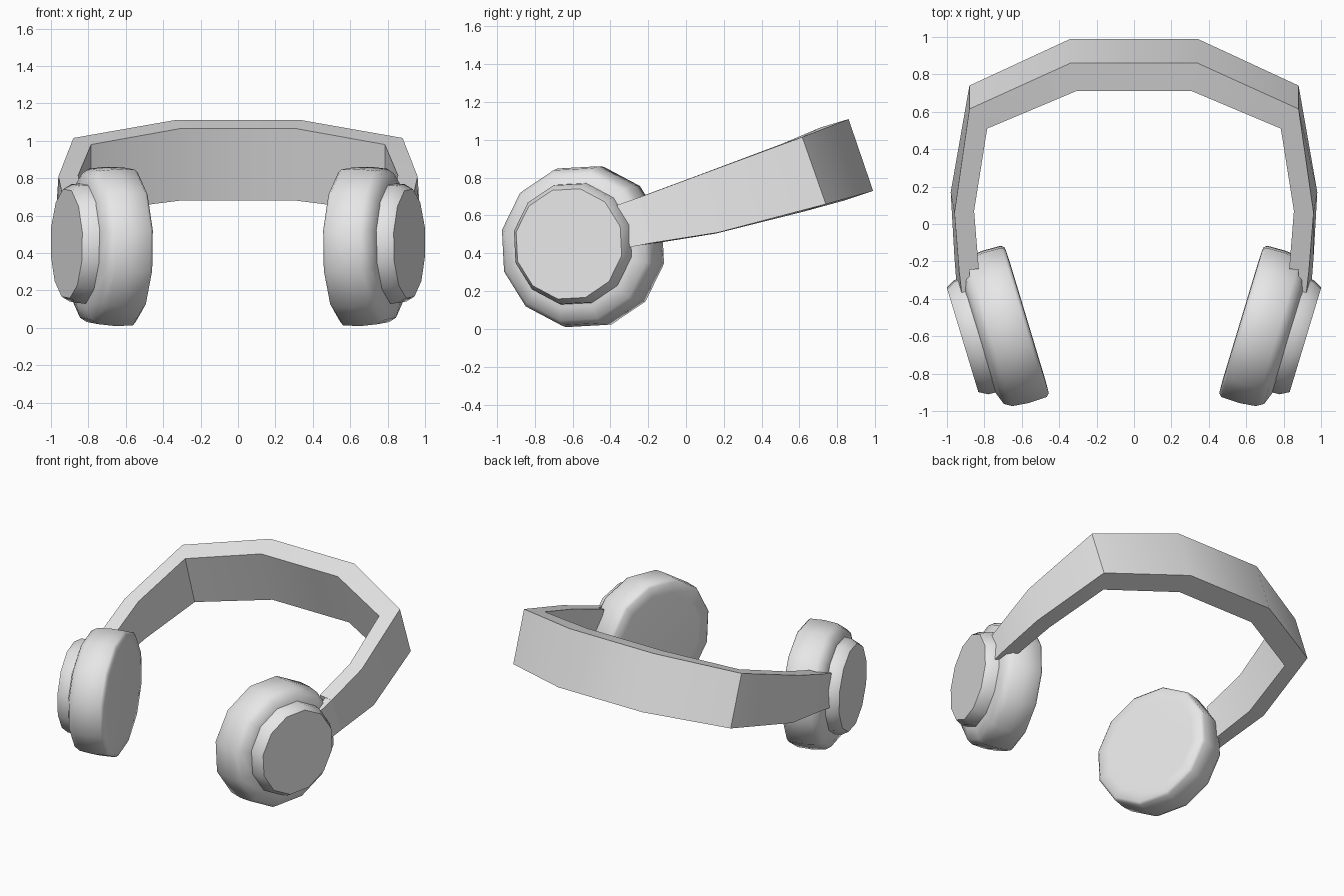
import bpy, bmesh, math
from mathutils import Vector

if "Cube" in bpy.data.objects:
    bpy.data.objects.remove(bpy.data.objects["Cube"])

grey = bpy.data.materials.new("light grey")
grey.diffuse_color = (0.8, 0.8, 0.8, 1)
grey.use_nodes = True
grey.node_tree.nodes["Principled BSDF"].inputs["Base Color"].default_value = grey.diffuse_color


def finish(name, bm, angle):
    """Turn a bmesh into a smooth object with edges sharp above the angle."""
    bmesh.ops.recalc_face_normals(bm, faces=bm.faces)
    me = bpy.data.meshes.new(name)
    bm.to_mesh(me)
    bm.free()
    me.materials.append(grey)
    for p in me.polygons:
        p.use_smooth = True
    me.set_sharp_from_angle(angle=math.radians(angle))
    ob = bpy.data.objects.new(name, me)
    bpy.context.collection.objects.link(ob)
    return ob


def loft(name, rings, angle):
    """Skin a list of closed rings and cap both ends."""
    bm = bmesh.new()
    rows = [[bm.verts.new(p) for p in ring] for ring in rings]
    n = len(rows[0])
    for a, b in zip(rows, rows[1:]):
        for i in range(n):
            j = (i + 1) % n
            bm.faces.new((a[i], a[j], b[j], b[i]))
    bm.faces.new(rows[0])
    bm.faces.new(rows[-1])
    return finish(name, bm, angle)


def mirrored(ring, side):
    return [(x * side, y, z) for x, y, z in ring]


# Headband sections: outer top, outer bottom, inner bottom, inner top
band = [
    [(.34, .86, 1.11), (.34, .99, .73), (.31, .84, .68), (.31, .71, 1.065)],
    [(.88, .615, 1.015), (.88, .74, .66), (.785, .62, .62), (.785, .51, .98)],
    [(.96, .06, .81), (.98, .17, .51), (.865, .16, .505), (.855, .07, .815)],
    [(.935, -.25, .695), (.96, -.18, .455), (.86, -.18, .45), (.83, -.24, .70)],
]
loft("headband", [mirrored(r, -1) for r in reversed(band)] + band, 30)

# Thin tabs that carry the ear cups
tab = [
    [(.935, -.25, .695), (.96, -.18, .455), (.90, -.18, .452), (.88, -.24, .698)],
    [(.92, -.38, .65), (.95, -.31, .43), (.90, -.31, .43), (.88, -.37, .652)],
]

# Ear cups: 12-sided turned profiles (distance along the axis, radius)
TURN = math.radians(16.8)
AXIS = Vector((math.cos(TURN), -math.sin(TURN), 0))
ACROSS = Vector((math.sin(TURN), math.cos(TURN), 0))
UP = Vector((0, 0, 1))


def cup_rings(profile, centre, side):
    rings = []
    for a, r in profile:
        ring = []
        for i in range(12):
            t = math.radians(30 * i + 18)
            ring.append(centre + AXIS * a + (ACROSS * math.cos(t) + UP * math.sin(t)) * r)
        rings.append(mirrored(ring, side))
    return rings


cushion = [(0, .34), (.003, .415), (.02, .432), (.12, .435), (.21, .425), (.25, .40), (.275, .33)]
plate = [(.24, .33), (.315, .325), (.362, .298)]

for side, label in ((1, "right"), (-1, "left")):
    loft(label + "_band_tab", [mirrored(r, side) for r in tab], 30)
    loft(label + "_ear_cushion", cup_rings(cushion, Vector((.57, -.515, .435)), side), 80)
    loft(label + "_outer_plate", cup_rings(plate, Vector((.57, -.515, .45)), side), 35)
